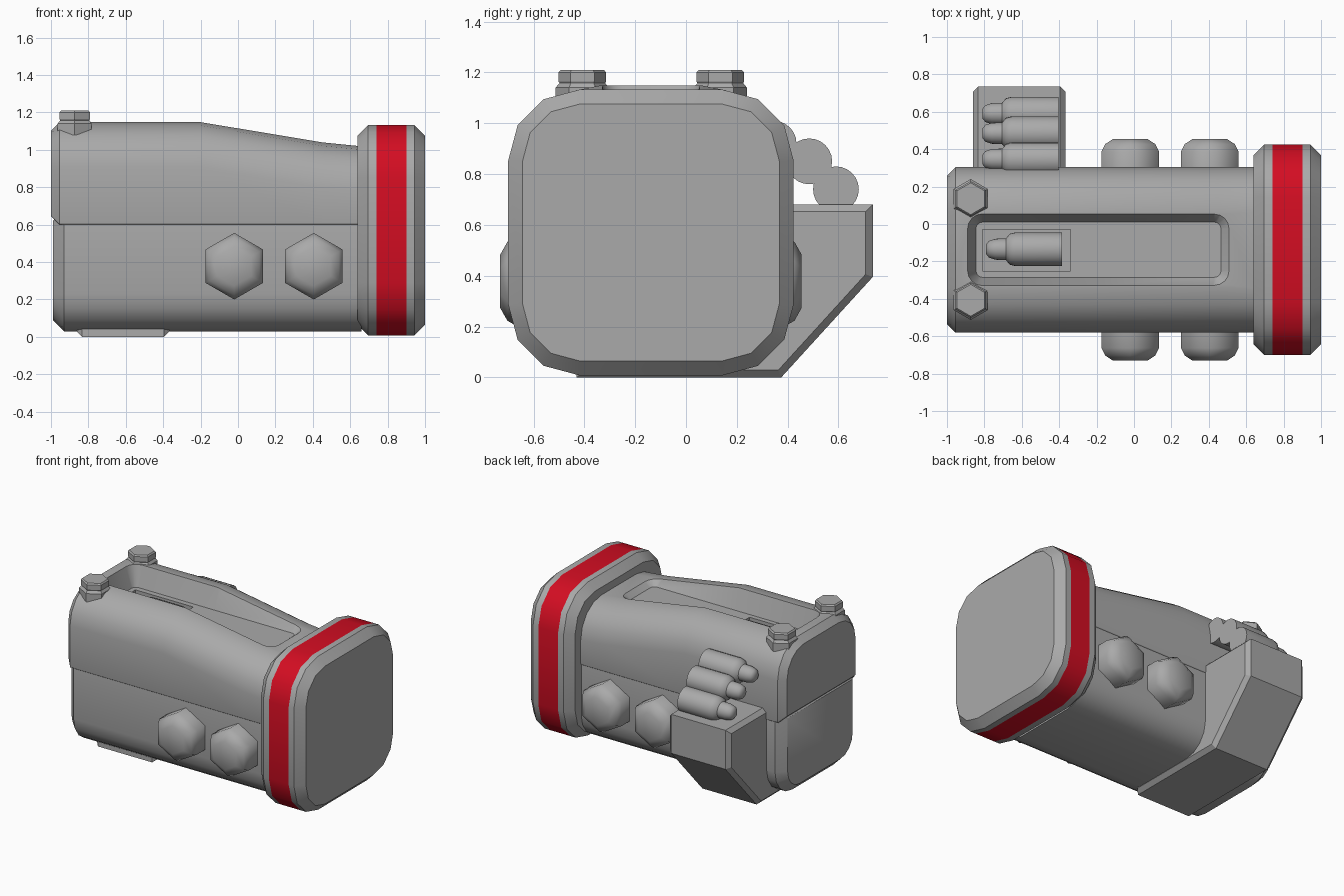
import bpy
import bmesh
from math import cos, sin, pi, radians

if "Cube" in bpy.data.objects:
    bpy.data.objects.remove(bpy.data.objects["Cube"])


def material(name, rgb):
    m = bpy.data.materials.new(name)
    m.use_nodes = True
    m.diffuse_color = (*rgb, 1)
    m.node_tree.nodes["Principled BSDF"].inputs["Base Color"].default_value = (*rgb, 1)
    return m


GREY = material("grey metal", (0.40, 0.40, 0.40))
RED = material("red paint", (0.65, 0.004, 0.016))
MID_Y = -0.138


def finish(obj, angle):
    bpy.ops.object.select_all(action='DESELECT')
    obj.select_set(True)
    bpy.context.view_layer.objects.active = obj
    bpy.ops.object.shade_smooth_by_angle(angle=radians(angle))


def loft(name, rings, angle=40, cap_bevel=0):
    """Skin equal-length point rings and close both ends."""
    bm = bmesh.new()
    rows = [[bm.verts.new(p) for p in ring] for ring in rings]
    n = len(rows[0])
    for a, b in zip(rows, rows[1:]):
        for i in range(n):
            j = (i + 1) % n
            bm.faces.new((a[i], a[j], b[j], b[i]))
    caps = [bm.faces.new(rows[0]), bm.faces.new(rows[-1])]
    bmesh.ops.recalc_face_normals(bm, faces=bm.faces[:])
    if cap_bevel:
        edges = list({e for f in caps for e in f.edges})
        bmesh.ops.bevel(bm, geom=edges, offset=cap_bevel, segments=1,
                        profile=0.5, affect='EDGES')
    mesh = bpy.data.meshes.new(name)
    bm.to_mesh(mesh)
    bm.free()
    mesh.materials.append(GREY)
    obj = bpy.data.objects.new(name, mesh)
    bpy.context.collection.objects.link(obj)
    finish(obj, angle)
    return obj


def rounded(a0, a1, b0, b1, r_low, r_high, steps):
    """Rounded rectangle outline with separate low and high corner radii."""
    corners = [(a1, b1, -1, -1, r_high), (a0, b1, 1, -1, r_high),
               (a0, b0, 1, 1, r_low), (a1, b0, -1, 1, r_low)]
    pts = []
    for k, (a, b, da, db, r) in enumerate(corners):
        for s in range(steps + 1):
            t = (k + s / steps) * pi / 2
            pts.append((a + da * r + r * cos(t), b + db * r + r * sin(t)))
    return pts


def section(x, half, z0, z1, r_low, r_high, inset=0, steps=4):
    pts = rounded(MID_Y - half + inset, MID_Y + half - inset, z0 + inset, z1 - inset,
                  max(r_low - inset, 0.01), max(r_high - inset, 0.01), steps)
    return [(x, y, z) for y, z in pts]


def turned(name, profile, axis, centre, sides=24, angle=40):
    """Round or hexagonal part from (radius, distance) pairs along an axis."""
    rings = []
    for r, t in profile:
        ring = []
        for i in range(sides):
            a = pi / 2 + 2 * pi * i / sides
            u, v = r * cos(a), r * sin(a)
            off = {'x': (t, u, v), 'y': (u, t, v), 'z': (u, v, t)}[axis]
            ring.append([c + o for c, o in zip(centre, off)])
        rings.append(ring)
    return loft(name, rings, angle)


def cut(obj, cutter):
    cutter.hide_render = True
    mod = obj.modifiers.new("cut", 'BOOLEAN')
    mod.object = cutter
    mod.solver = 'EXACT'
    bpy.context.view_layer.objects.active = obj
    bpy.ops.object.modifier_apply(modifier=mod.name)
    bpy.data.objects.remove(cutter)


# Upper housing, sloping down towards the striking head
SLOPE = [(-0.2, 1.148), (0.45, 1.04), (0.65, 1.02)]


def top_z(x):
    if x <= SLOPE[0][0]:
        return SLOPE[0][1]
    for (xa, za), (xb, zb) in zip(SLOPE, SLOPE[1:]):
        if x <= xb:
            return za + (zb - za) * (x - xa) / (xb - xa)
    return SLOPE[-1][1]


stations = [(-1, 0.045), (-0.955, 0), (-0.2, 0), (0.45, 0), (0.64, 0)]
upper = loft("upper_housing", [section(x, 0.442, 0.6, top_z(x), 0.01, 0.24, i)
                               for x, i in stations])

# Long tapered recess in the top, with a window pocket in its floor
def recess_ring(inset, height):
    pts = rounded(-0.89 + inset, 0.51 - inset, -0.33 + inset, 0.055 - inset,
                  0.08 - inset, 0.08 - inset, 4)
    out = []
    for p, q in zip(pts, pts[1:] + pts[:1]):
        out.append((*p, height(p[0])))
        if (p[0] + 0.2) * (q[0] + 0.2) < 0:
            out.append((-0.2, p[1], height(-0.2)))
    return out


cut(upper, loft("recess_cutter", [recess_ring(0.045, lambda x: 1.0),
                                  recess_ring(0, lambda x: top_z(x) + 0.002),
                                  recess_ring(0, lambda x: 1.3)]))
window = [(-0.81, -0.25), (-0.34, -0.25), (-0.34, -0.03), (-0.81, -0.03)]
cut(upper, loft("window_cutter", [[(*p, z) for p in window] for z in (0.84, 1.1)]))
finish(upper, 35)

# Lower housing
loft("lower_housing", [section(x, 0.436, 0.03, 0.68, 0.2, 0.01, i)
                       for x, i in [(-0.99, 0.06), (-0.93, 0), (0.66, 0)]])

# Striking head with a painted band
head = loft("striking_head",
            [section(x, 0.562, 0.008, 1.132, 0.28, 0.28, i, 3)
             for x, i in [(0.64, 0.055), (0.695, 0), (0.74, 0), (0.9, 0),
                          (0.943, 0), (1, 0.057)]])
head.data.materials.append(RED)
for f in head.data.polygons:
    if 0.75 < f.center.x < 0.89:
        f.material_index = 1

# Large side bolts, front and back
for side, label in ((-1, "front"), (1, "back")):
    for k, x in enumerate((-0.02, 0.405)):
        prof = [(0.178, 0.38), (0.178, 0.525), (0.155, 0.565), (0.105, 0.593)]
        turned(f"{label}_bolt_{k + 1}", [(r, side * t) for r, t in prof], 'y',
               (x, MID_Y, 0.378), sides=6, angle=65)

# Small flanged bolts on top
for k, y in enumerate((-0.408, 0.135)):
    turned(f"top_bolt_{k + 1}",
           [(0.105, 1.08), (0.105, 1.14), (0.09, 1.158), (0.094, 1.165),
            (0.094, 1.2), (0.085, 1.21)],
           'z', (-0.873, y, 0), sides=6, angle=25)

# Cartridge box wrapped under the housing
box = [(-0.43, 0), (0.375, 0), (0.735, 0.395), (0.735, 0.68), (-0.43, 0.68)]
loft("cartridge_box", [[(x, y, z) for y, z in box] for x in (-0.862, -0.367)],
     angle=25, cap_bevel=0.028)

# Cartridges: one in the window, three feeding from the box
places = [(0.0, -0.135, 0.94), (-0.02, 0.59, 0.74), (-0.02, 0.485, 0.85),
          (-0.02, 0.345, 0.92)]
for k, place in enumerate(places):
    turned(f"cartridge_{k + 1}",
           [(0.09, -0.385), (0.09, -0.635), (0.082, -0.665), (0.058, -0.685),
            (0.056, -0.74), (0.045, -0.775), (0.026, -0.79)],
           'x', place)
